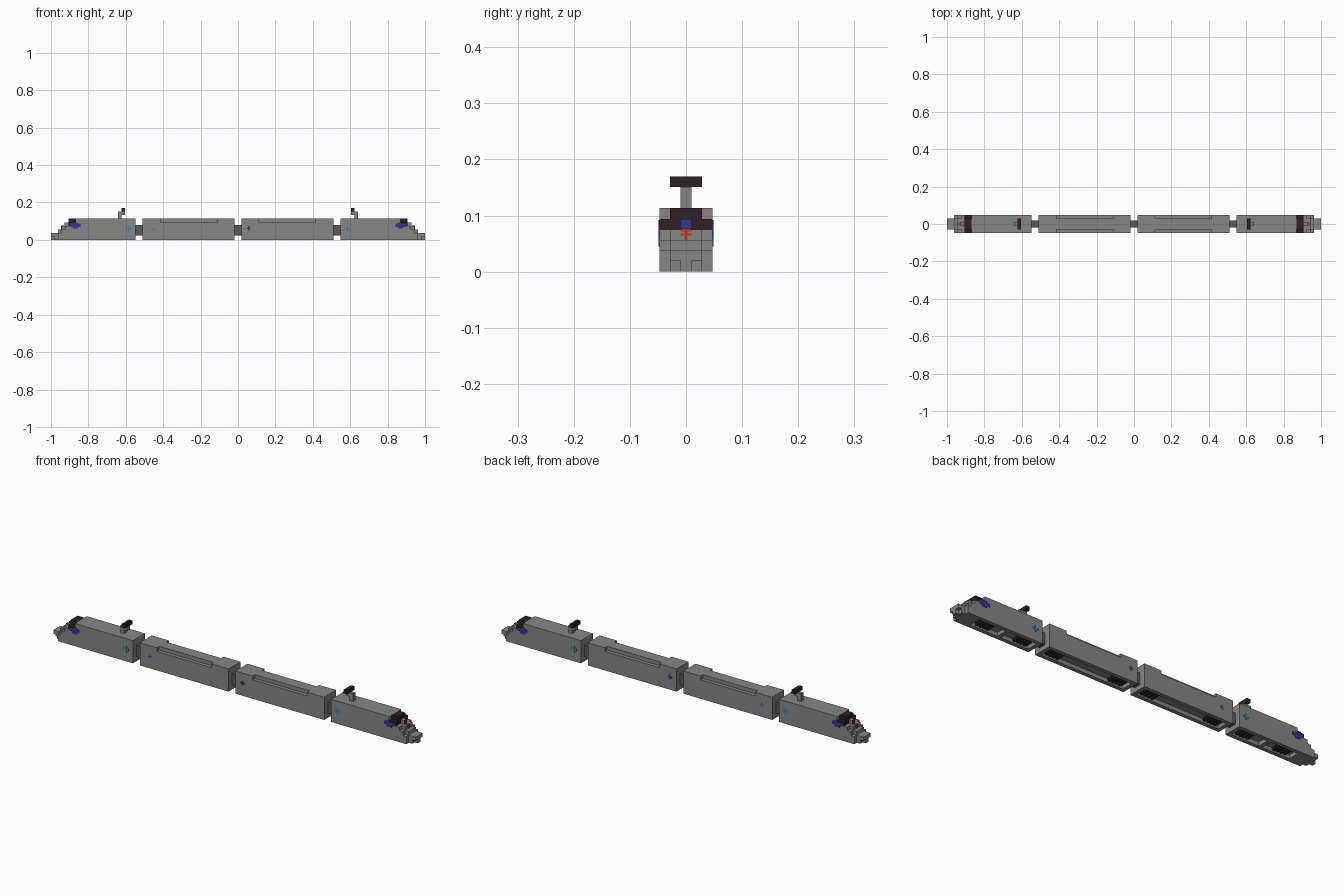
import bpy
import bmesh
from mathutils import Matrix, Vector

old = bpy.data.objects.get("Cube")
if old:
    bpy.data.objects.remove(old)

U = 2 / 106  # one block; the train is 106 blocks long


def material(name, r, g, b):
    m = bpy.data.materials.new(name)
    m.use_nodes = True
    m.diffuse_color = (r, g, b, 1)
    m.node_tree.nodes["Principled BSDF"].inputs["Base Color"].default_value = (r, g, b, 1)
    return m


GREY = material("body grey", .24, .24, .235)
SHADE = material("gangway grey", .1, .1, .1)
PLUM = material("dark plum", .032, .013, .022)
BLUE = material("deep blue", .035, .035, .28)
RED = material("lamp red", .65, .03, .01)
CYAN = material("cyan", .01, .3, .55)
BLACK = material("bogie black", .025, .022, .022)


def part(name, mat, boxes, side=1):
    """Boxes are (x0, x1, half width or (y0, y1), z0, z1) in blocks; side mirrors x."""
    bm = bmesh.new()
    for x0, x1, w, z0, z1 in boxes:
        y0, y1 = w if isinstance(w, tuple) else (-w, w)
        size = Vector((x1 - x0, y1 - y0, z1 - z0)) * U
        mid = Vector(((x0 + x1) * side, y0 + y1, z0 + z1)) * U / 2
        bmesh.ops.create_cube(bm, size=1, matrix=Matrix.Translation(mid) @ Matrix.Diagonal(size).to_4x4())
    mesh = bpy.data.meshes.new(name)
    bm.to_mesh(mesh)
    bm.free()
    mesh.materials.append(mat)
    obj = bpy.data.objects.new(name, mesh)
    bpy.context.collection.objects.link(obj)


def rim(x0, x1):
    """Skirt around the hollow underside."""
    rails = [(x0, x1, (1.5, 2.5), 0, 1), (x0, x1, (-2.5, -1.5), 0, 1)]
    return rails + [(x0, x0 + 1, 1.5, 0, 1), (x1 - 1, x1, 1.5, 0, 1)]


def bogie(name, x, side):
    bars = [(x + i, x + i + .5, 1.4, .3, 1) for i in range(4)]
    rails = [(x - .3, x + 3.8, (y - .2, y + .2), .4, .9) for y in (-1, 0, 1)]
    part(name, BLACK, bars + rails, side)


def cross(name, mat, x, z, r, t):
    """Small painted cross on both flanks."""
    for y in (-2.5, 2.5):
        w = (y - .08, y + .08)
        part(name, mat, [(x - r, x + r, w, z - t, z + t), (x - t, x + t, w, z - r, z + r)])


for side, tag in ((1, "left"), (-1, "right")):
    # Middle car: roof edge notched along both flanks
    part(tag + "_middle_car", GREY, rim(1, 27) + [
        (1, 27, 2.5, 1, 5), (1, 27, 1.5, 5, 6),
        (1, 6, 2.5, 5, 6), (22, 27, 2.5, 5, 6)], side)
    bogie(tag + "_middle_bogie_inner", 3, side)
    bogie(tag + "_middle_bogie_outer", 21.5, side)

    # End car with stepped nose
    part(tag + "_end_car", GREY, rim(29, 48) + [
        (29, 46, 2.5, 1, 6), (46, 48, 2.5, 1, 4), (38, 39, 1.5, 0, 1)], side)
    part(tag + "_nose", GREY, [
        (48, 49, 2.5, 0, 4), (49, 50, 2.5, 0, 3), (50, 51, 2.5, 0, 2),
        (49, 50, 1.5, 3, 4), (50, 51, 1.5, 2, 3), (51, 52, 1.5, 0, 2),
        (52, 53, 1.5, 1, 2), (52, 53, .5, 0, 1), (48, 49, .5, 4, 5)], side)
    bogie(tag + "_end_bogie_inner", 31, side)
    bogie(tag + "_end_bogie_outer", 42, side)

    # Windscreen, blue trim and lamp
    part(tag + "_windscreen", PLUM, [(46, 48, 2.5, 4, 5), (46, 48, 1.5, 5, 6)], side)
    part(tag + "_nose_badge", BLUE, [(49, 49.1, .55, 4, 5)], side)
    part(tag + "_side_trim", BLUE, [
        b for w in ((2.48, 2.58), (-2.58, -2.48)) for b in (
            (44.6, 47.6, w, 3.7, 4.6), (45.3, 46.8, w, 3.2, 3.7), (45.3, 46.2, w, 4.6, 4.9))], side)
    part(tag + "_lamp", RED, [
        (50, 50.1, .5, 3.4, 3.6), (50, 50.1, .12, 3, 4), (50, 50.1, .5, 3.82, 4),
        (49.3, 50.1, .45, 4, 4.1)], side)

    # Current collector
    part(tag + "_collector_arm", GREY, [(33, 34, .5, 6, 8), (32, 33, .5, 7, 8)], side)
    part(tag + "_collector_bar", PLUM, [(32, 33, 1.5, 8, 9)], side)

    # Outer coupling
    part(tag + "_gangway", SHADE, [(27, 29, 1, 1.2, 4.2)], side)
    cross(tag + "_end_mark", CYAN, 31 * side, 3.2, .8, .2)

part("centre_gangway", SHADE, [(-1, 1, 1, 1.2, 4.2)])
cross("middle_cyan_mark", CYAN, -24, 3, .6, .15)
cross("middle_blue_mark", BLUE, 3, 3.3, .6, .2)
